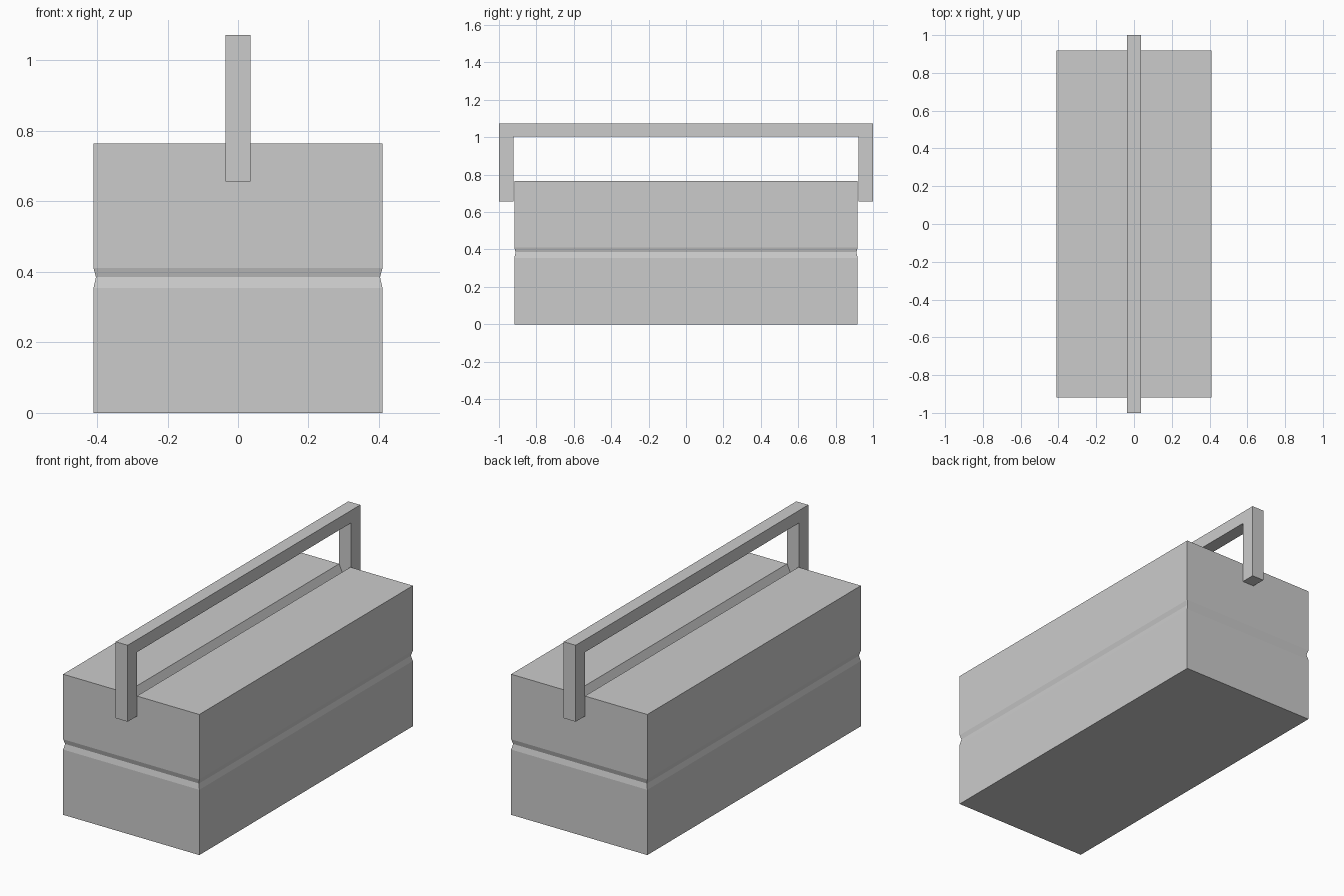
import bpy
import bmesh

if "Cube" in bpy.data.objects:
    bpy.data.objects.remove(bpy.data.objects["Cube"])


def make_object(name, bm):
    bmesh.ops.recalc_face_normals(bm, faces=bm.faces)
    mesh = bpy.data.meshes.new(name)
    bm.to_mesh(mesh)
    bm.free()
    obj = bpy.data.objects.new(name, mesh)
    bpy.context.collection.objects.link(obj)
    return obj


# Box body: right half as stacked rings, pinched at the lid seam,
# with the inner edge opening into a V groove at the top; mirrored in x
HALF_X, HALF_Y, TOP = 0.41, 0.918, 0.765
INSET = 0.007
rings = [  # height, inset, inner x
    (0.0, 0, 0),
    (0.355, 0, 0),
    (0.385, INSET, 0),
    (0.411, 0, 0),
    (TOP - 0.075, 0, 0),
    (TOP, 0, 0.034),
]
bm = bmesh.new()
loops = []
for z, inset, inner in rings:
    x, y = HALF_X - inset, HALF_Y - inset
    loops.append([bm.verts.new(p) for p in
                  ((inner, -y, z), (x, -y, z), (x, y, z), (inner, y, z))])
for low, high in zip(loops, loops[1:]):
    for i in range(3):
        bm.faces.new((low[i], low[i + 1], high[i + 1], high[i]))
bm.faces.new((loops[-2][3], loops[-2][0], loops[-1][0], loops[-1][3]))  # groove wall
bm.faces.new(loops[0][::-1])
bm.faces.new(loops[-1])
body = make_object("box_body", bm)
# Make sure the open half shell faces outwards
if body.data.polygons[-1].normal.z < 0:
    body.data.flip_normals()
mirror = body.modifiers.new("mirror", 'MIRROR')
mirror.use_axis[0] = True
mirror.use_clip = True

# Carrying handle: U-shaped profile extruded across x
HANDLE_X = 0.036
profile = [(-1.0, 0.657), (-1.0, 1.073), (1.0, 1.073), (1.0, 0.657),
           (0.921, 0.657), (0.921, 1.005), (-0.921, 1.005), (-0.921, 0.657)]
bm = bmesh.new()
left, right = ([bm.verts.new((x, y, z)) for y, z in profile]
               for x in (-HANDLE_X, HANDLE_X))
for a, b, c, d in ((0, 1, 6, 7), (1, 2, 5, 6), (2, 3, 4, 5)):
    for side in (left, right):
        bm.faces.new((side[a], side[b], side[c], side[d]))
for i in range(8):
    j = (i + 1) % 8
    bm.faces.new((left[i], left[j], right[j], right[i]))
make_object("carry_handle", bm)
